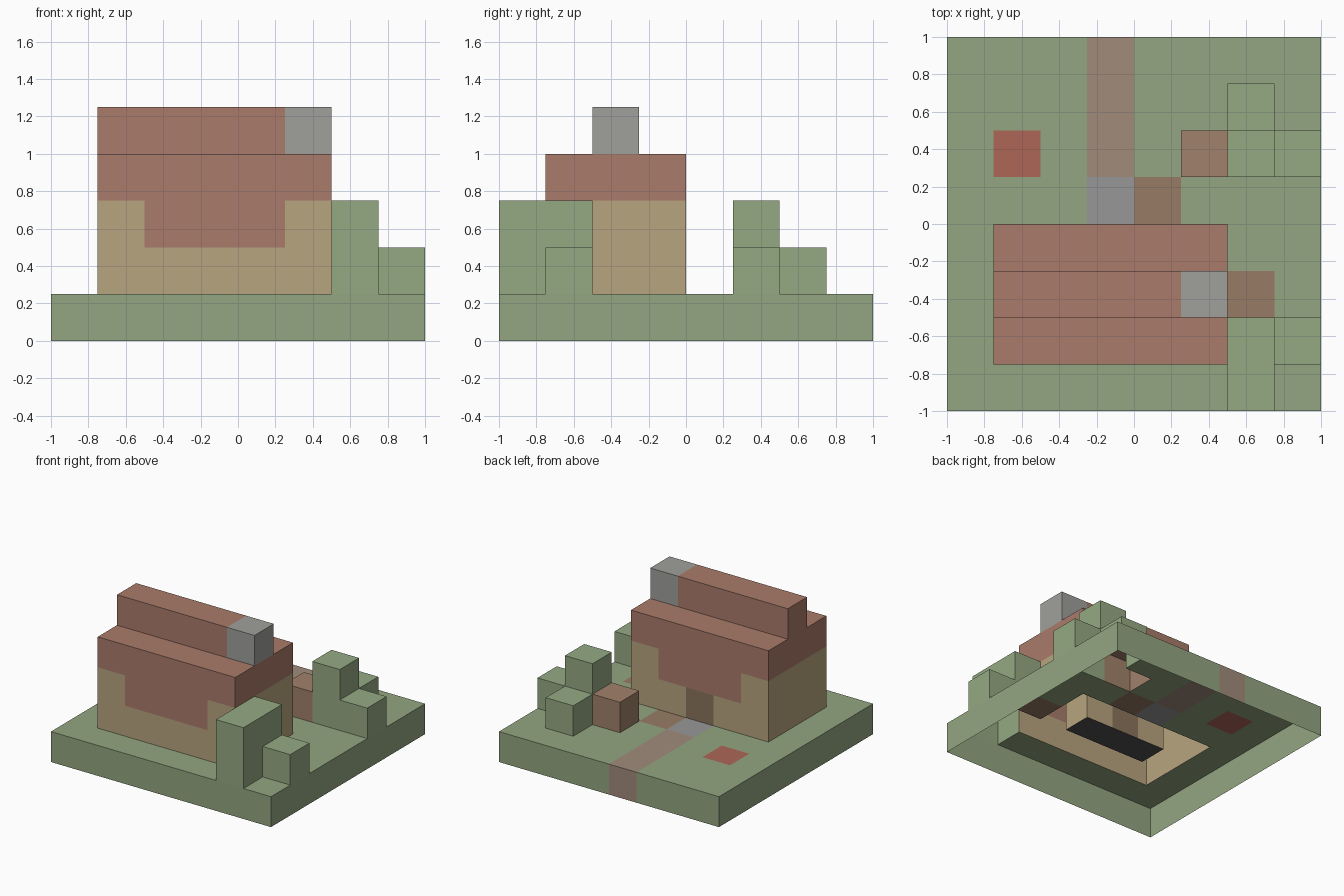
import bpy, bmesh
from mathutils import Vector

if "Cube" in bpy.data.objects:
    bpy.data.objects.remove(bpy.data.objects["Cube"])

S = 0.25          # edge of one block; the scene is an 8 x 8 block plot
cells = {}        # block position -> part name


def fill(part, i, j, k):
    """Fill an inclusive block range; None carves blocks away."""
    for a in range(i[0], i[1] + 1):
        for b in range(j[0], j[1] + 1):
            for c in range(k[0], k[1] + 1):
                if part:
                    cells[a, b, c] = part
                else:
                    cells.pop((a, b, c), None)


# Plot and its inlaid blocks
fill("lawn", (0, 7), (0, 7), (0, 0))
fill("path", (3, 3), (5, 7), (0, 0))
fill("doorstep", (3, 3), (4, 4), (0, 0))
fill("flower_bed", (1, 1), (5, 5), (0, 0))
fill("soil", (4, 4), (4, 4), (0, 0))
fill("soil", (6, 6), (2, 2), (0, 0))
fill("house_floor", (2, 4), (2, 2), (0, 0))

# House: walls with a hollow room, door, eaves, roof, ridge, chimney
fill("walls", (1, 5), (1, 3), (1, 2))
for side in (1, 3):
    fill("roof", (2, 4), (side, side), (2, 2))
fill(None, (2, 4), (2, 2), (1, 2))
fill("door", (3, 3), (3, 3), (1, 1))
fill("roof", (1, 5), (1, 3), (3, 3))
fill("roof", (1, 4), (2, 2), (4, 4))
fill("chimney", (5, 5), (2, 2), (4, 4))

# Crate and bushes
fill("crate", (5, 5), (5, 5), (1, 1))
fill("front_bush", (6, 6), (0, 1), (1, 2))
fill("front_bush", (7, 7), (1, 1), (1, 1))
fill("back_bush", (6, 6), (5, 5), (1, 2))
fill("back_bush", (6, 6), (6, 6), (1, 1))
fill("back_bush", (7, 7), (5, 5), (1, 1))

COLOURS = {
    "lawn": (146, 164, 128), "path": (160, 138, 122),
    "doorstep": (150, 150, 150), "flower_bed": (172, 102, 88),
    "soil": (150, 122, 100), "house_floor": (80, 80, 84),
    "walls": (182, 163, 126), "door": (138, 116, 92),
    "roof": (168, 122, 106), "chimney": (158, 158, 154),
    "crate": (160, 128, 106), "front_bush": (148, 168, 130),
    "back_bush": (148, 168, 130),
}


def add_block_faces(bm, cell):
    """Add the sides of a block that touch air; the underside stays open."""
    centre = Vector((cell[0] - 3.5, cell[1] - 3.5, cell[2] + 0.5)) * S
    for axis in range(3):
        for sign in (-1, 1):
            near = list(cell)
            near[axis] += sign
            if tuple(near) in cells or near[2] < 0:
                continue
            n, u, v = Vector(), Vector(), Vector()
            n[axis] = sign
            u[(axis + 1) % 3] = 1
            v[(axis + 2) % 3] = sign
            corners = ((-1, -1), (1, -1), (1, 1), (-1, 1))
            bm.faces.new([bm.verts.new(centre + (n + u * a + v * b) * S / 2)
                          for a, b in corners])


# One object per part
for part, rgb in COLOURS.items():
    bm = bmesh.new()
    for cell, name in cells.items():
        if name == part:
            add_block_faces(bm, cell)
    bmesh.ops.remove_doubles(bm, verts=bm.verts, dist=1e-4)
    mesh = bpy.data.meshes.new(part)
    bm.to_mesh(mesh)
    bm.free()
    mat = bpy.data.materials.new(part)
    mat.diffuse_color = [(c / 255) ** 2.2 for c in rgb] + [1]
    mat.use_nodes = True
    mat.node_tree.nodes["Principled BSDF"].inputs["Base Color"].default_value = mat.diffuse_color
    mesh.materials.append(mat)
    bpy.context.collection.objects.link(bpy.data.objects.new(part, mesh))
